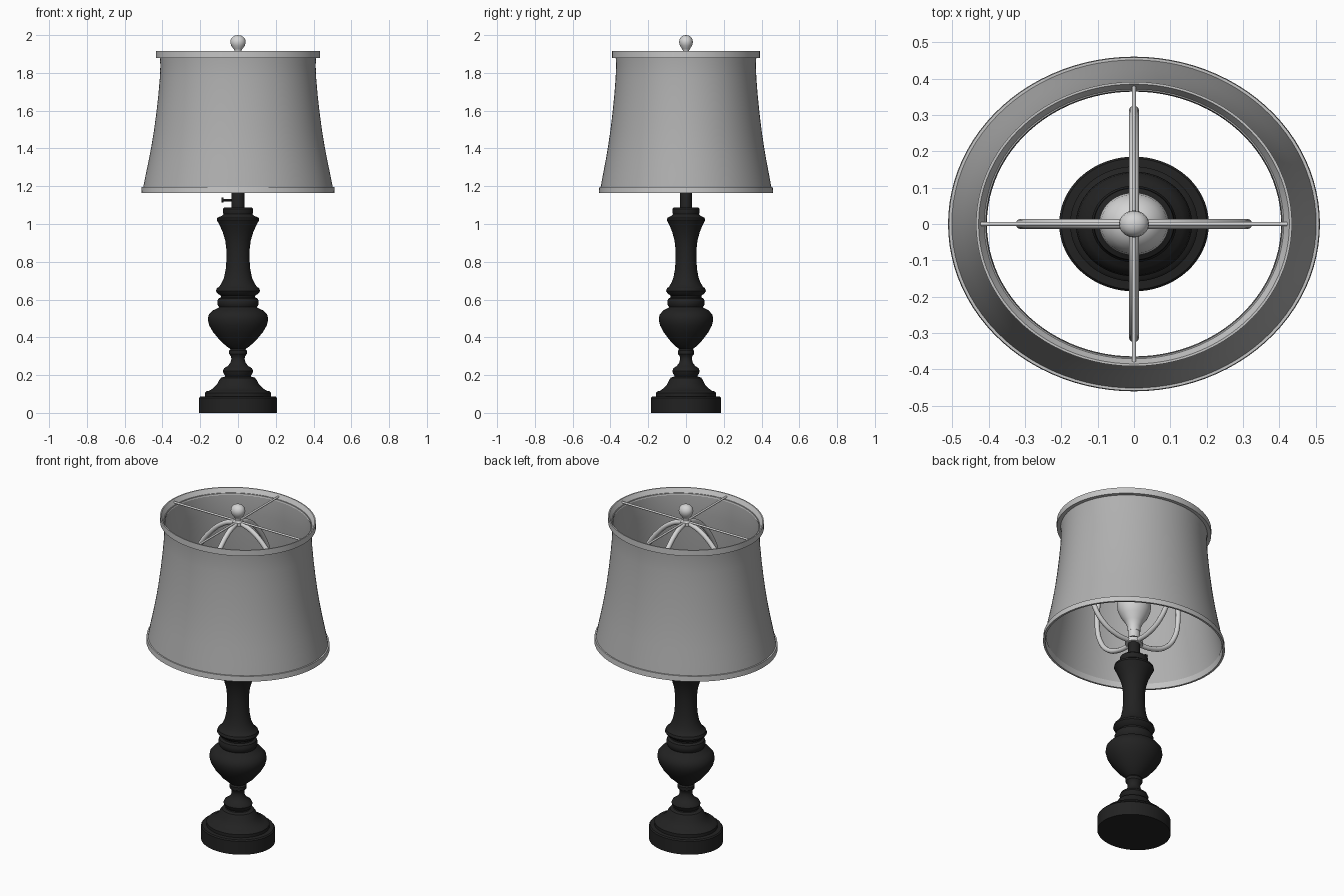
import bpy, bmesh, math

if "Cube" in bpy.data.objects:
    bpy.data.objects.remove(bpy.data.objects["Cube"])

YS = 0.9  # turned parts are slightly oval


def material(name, v):
    m = bpy.data.materials.new(name)
    m.diffuse_color = (v, v, v, 1)
    m.use_nodes = True
    m.node_tree.nodes["Principled BSDF"].inputs["Base Color"].default_value = m.diffuse_color
    return m


BLACK = material("black wood", 0.016)
FABRIC = material("grey fabric", 0.43)
TRIM = material("light trim", 0.56)
METAL = material("pale metal", 0.66)


def finish(ob, mat, angle=35):
    ob.data.materials.clear()
    ob.data.materials.append(mat)
    bpy.ops.object.select_all(action='DESELECT')
    ob.select_set(True)
    bpy.context.view_layer.objects.active = ob
    bpy.ops.object.shade_smooth_by_angle(angle=math.radians(angle))
    return ob


def lathe(name, profile, mat, closed=False, seg=72, angle=35):
    """Spin (radius, height) points into an oval turned part."""
    bm = bmesh.new()
    rings = []
    for r, z in profile:
        if r < 1e-6:
            rings.append([bm.verts.new((0, 0, z))])
        else:
            rings.append([bm.verts.new((r * math.cos(2 * math.pi * i / seg),
                                        YS * r * math.sin(2 * math.pi * i / seg), z))
                          for i in range(seg)])
    pairs = list(zip(rings, rings[1:]))
    if closed:
        pairs.append((rings[-1], rings[0]))
    for a, b in pairs:
        for i in range(seg):
            j = (i + 1) % seg
            if len(a) == 1:
                bm.faces.new((a[0], b[j], b[i]))
            elif len(b) == 1:
                bm.faces.new((a[i], a[j], b[0]))
            else:
                bm.faces.new((a[i], a[j], b[j], b[i]))
    bmesh.ops.recalc_face_normals(bm, faces=bm.faces)
    me = bpy.data.meshes.new(name)
    bm.to_mesh(me)
    bm.free()
    ob = bpy.data.objects.new(name, me)
    bpy.context.collection.objects.link(ob)
    return finish(ob, mat, angle)


def tube(name, pts, radius, mat):
    """Round wire along a smooth path."""
    cu = bpy.data.curves.new(name, 'CURVE')
    cu.dimensions = '3D'
    cu.bevel_depth = radius
    cu.bevel_resolution = 3
    cu.use_fill_caps = True
    sp = cu.splines.new('BEZIER')
    sp.resolution_u = 6
    sp.bezier_points.add(len(pts) - 1)
    for bp, p in zip(sp.bezier_points, pts):
        bp.co = p
        bp.handle_left_type = bp.handle_right_type = 'AUTO'
    ob = bpy.data.objects.new(name, cu)
    bpy.context.collection.objects.link(ob)
    bpy.ops.object.select_all(action='DESELECT')
    ob.select_set(True)
    bpy.context.view_layer.objects.active = ob
    bpy.ops.object.convert(target='MESH')
    return finish(bpy.context.view_layer.objects.active, mat, 50)


# Foot
lathe("foot", [(0, 0), (.206, 0), (.206, .079), (.2, .086), (.176, .088), (.176, .106),
               (.168, .114), (.15, .118), (.13, .132), (.112, .15), (.1, .172), (.09, .186),
               (.07, .192), (.066, .2), (0, .2)], BLACK)

# Turned column
lathe("column", [(0, .195), (.066, .195), (.076, .208), (.081, .222), (.074, .236), (.055, .248),
                 (.04, .265), (.035, .285), (.037, .3), (.047, .312), (.047, .33), (.04, .338),
                 (.055, .348), (.09, .378), (.13, .425), (.152, .462), (.16, .492), (.156, .518),
                 (.135, .542), (.105, .555), (.1, .56), (.108, .572), (.11, .59), (.104, .605),
                 (.09, .612), (.09, .62), (.108, .632), (.117, .645), (.112, .66), (.1, .668),
                 (.088, .685), (.074, .715), (.065, .76), (.061, .81), (.061, .86), (.067, .91),
                 (.08, .955), (.098, .995), (.112, 1.02), (.11, 1.032), (.085, 1.044),
                 (.077, 1.052), (.08, 1.06), (.08, 1.08), (.074, 1.087), (0, 1.087)], BLACK)

# Socket and switch
lathe("socket", [(0, 1.08), (.034, 1.08), (.034, 1.2), (.028, 1.215), (0, 1.215)], BLACK, seg=40)
tube("switch_stem", [(-.02, 0, 1.127), (-.08, 0, 1.127)], .007, BLACK)
tube("switch_knob", [(-.076, 0, 1.127), (-.087, 0, 1.127)], .013, BLACK)

# Bulb
lathe("bulb_base", [(0, 1.2), (.026, 1.2), (.034, 1.225), (.034, 1.26), (0, 1.26)], METAL, seg=40)
lathe("bulb", [(0, 1.25), (.035, 1.25), (.037, 1.28), (.052, 1.31), (.077, 1.345), (.092, 1.38),
               (.096, 1.41), (.091, 1.445), (.075, 1.475), (.05, 1.497), (.025, 1.506),
               (0, 1.509)], METAL, seg=48)

# Harp: four bowed arms, with four thin spokes holding the shade
arm = [(.015, 1.893), (.09, 1.865), (.18, 1.79), (.26, 1.675), (.305, 1.54), (.31, 1.43),
       (.285, 1.32), (.22, 1.235), (.12, 1.19), (.025, 1.185)]
for k, (cx, cy) in enumerate([(1, 0), (0, 1), (-1, 0), (0, -1)]):
    tube(f"harp_arm_{k + 1}", [(r * cx, r * cy, z) for r, z in arm], .014, METAL)
    reach = .425 if cx else .425 * YS
    tube(f"shade_spoke_{k + 1}", [(0, 0, 1.9), (reach * cx, reach * cy, 1.9)], .006, METAL)
lathe("harp_saddle", [(0, 1.172), (.05, 1.172), (.05, 1.196), (0, 1.196)], METAL, seg=40)

# Finial
lathe("finial", [(0, 1.88), (.03, 1.88), (.03, 1.9), (.018, 1.908), (.018, 1.918), (.024, 1.928),
                 (.036, 1.944), (.041, 1.962), (.038, 1.978), (.028, 1.991), (.015, 1.998),
                 (0, 2.0)], METAL, seg=40, angle=45)

# Shade wall, thin shell with a concave flare
wall = [(.504, 1.185), (.489, 1.26), (.472, 1.34), (.457, 1.42), (.444, 1.5), (.432, 1.59),
        (.422, 1.68), (.414, 1.77), (.411, 1.84), (.414, 1.89)]
lathe("shade", wall + [(r - .006, z) for r, z in reversed(wall)], FABRIC, closed=True, seg=96)

# Trim bands
lathe("top_trim", [(.435, 1.88), (.435, 1.915), (.428, 1.915), (.406, 1.88)], TRIM,
      closed=True, seg=96)
lathe("bottom_trim", [(.512, 1.165), (.51, 1.196), (.493, 1.196), (.5, 1.165)], TRIM,
      closed=True, seg=96)
